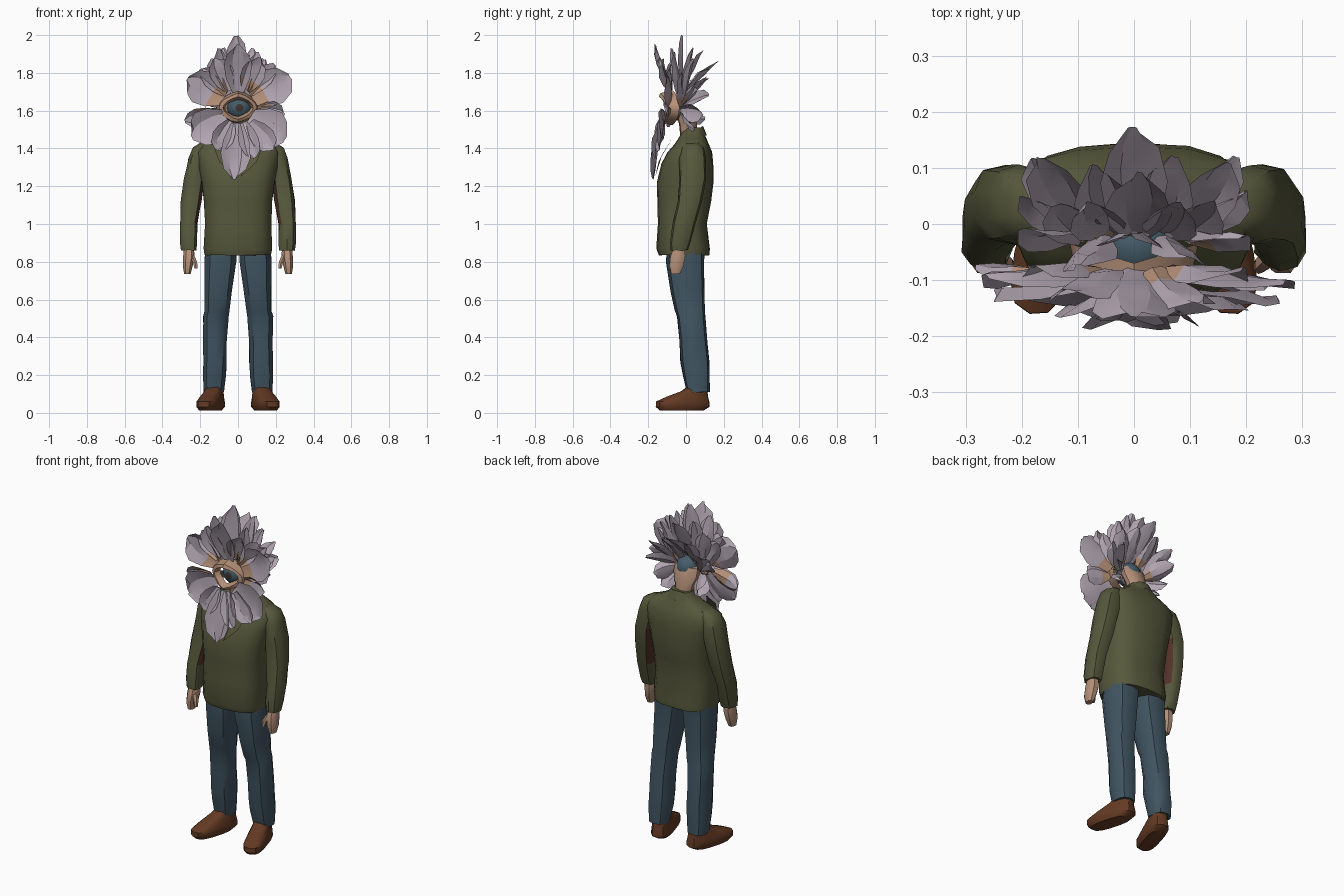
import bpy, bmesh, math, random
from mathutils import Vector, Matrix

random.seed(4)
if "Cube" in bpy.data.objects:
    bpy.data.objects.remove(bpy.data.objects["Cube"])


def material(name, rgb):
    m = bpy.data.materials.new(name)
    m.use_nodes = True
    m.diffuse_color = (*rgb, 1)
    bsdf = m.node_tree.nodes["Principled BSDF"]
    bsdf.inputs["Base Color"].default_value = (*rgb, 1)
    bsdf.inputs["Roughness"].default_value = 0.9
    return m


OLIVE = material("olive cloth", (0.093, 0.098, 0.045))
DENIM = material("blue denim", (0.052, 0.09, 0.12))
SKIN = material("skin", (0.46, 0.28, 0.19))
PETAL = material("pale lilac", (0.44, 0.375, 0.44))
LEATHER = material("brown leather", (0.125, 0.042, 0.017))
LINING = material("red brown lining", (0.09, 0.032, 0.022))
IRIS = material("teal eye", (0.06, 0.11, 0.145))
PUPIL = material("dark pupil", (0.05, 0.035, 0.03))


def finish(name, bm, mats, angle=40):
    bmesh.ops.recalc_face_normals(bm, faces=bm.faces)
    mesh = bpy.data.meshes.new(name)
    bm.to_mesh(mesh)
    bm.free()
    ob = bpy.data.objects.new(name, mesh)
    bpy.context.collection.objects.link(ob)
    for m in mats:
        mesh.materials.append(m)
    bpy.ops.object.select_all(action='DESELECT')
    ob.select_set(True)
    bpy.context.view_layer.objects.active = ob
    bpy.ops.object.shade_smooth_by_angle(angle=math.radians(angle))
    return ob


def loft(rings, sides=12, square=0.8, jitter=0.0):
    """Stack of rounded rings given as (x, y, z, half width, half depth)."""
    bm = bmesh.new()
    rows = []
    for x, y, z, rx, ry in rings:
        row = []
        for i in range(sides):
            a = math.tau * (i + 0.5) / sides
            c, s = math.cos(a), math.sin(a)
            p = Vector((x + rx * math.copysign(abs(c) ** square, c),
                        y + ry * math.copysign(abs(s) ** square, s), z))
            row.append(bm.verts.new(p + Vector([random.uniform(-jitter, jitter) for _ in p])))
        rows.append(row)
    for low, high in zip(rows, rows[1:]):
        for i in range(sides):
            j = (i + 1) % sides
            bm.faces.new((low[i], low[j], high[j], high[i]))
    bm.faces.new(rows[0])
    bm.faces.new(rows[-1])
    return bm


def petal(name, base, tip, width, facing, cup=0.03, blush=0):
    """Cupped, slightly ragged petal; the first rows may be skin coloured."""
    base, tip = Vector(base), Vector(tip)
    along = tip - base
    side = along.cross(Vector(facing)).normalized()
    normal = side.cross(along).normalized()
    bm = bmesh.new()
    rows = []
    for t, w in ((0, .4), (.3, .85), (.6, 1), (.85, .75), (1, .18)):
        row = []
        for u in (-1, -.4, .4, 1):
            rag = random.uniform(-.06, .02) * along.length * (t > .5) * (abs(u) > .5)
            p = base + along * t + side * u * w * width / 2
            p += normal * cup * (u * u * w + t * t * .5 - .5 + random.uniform(-.2, .2))
            row.append(bm.verts.new(p + along.normalized() * rag))
        rows.append(row)
    for r, (low, high) in enumerate(zip(rows, rows[1:])):
        for i in range(3):
            f = bm.faces.new((low[i], low[i + 1], high[i + 1], high[i]))
            f.material_index = int(r < blush)
    return finish(name, bm, [PETAL, SKIN], 25)


# Trousers, shoes, sleeves and hands on both sides
for s, label in ((1, "left"), (-1, "right")):
    leg = loft([(s * .128, .065, .11, .055, .06), (s * .125, .055, .2, .064, .07),
                (s * .122, .047, .27, .064, .076), (s * .122, .04, .38, .064, .074),
                (s * .118, .028, .51, .07, .074), (s * .112, .02, .54, .068, .08),
                (s * .105, .008, .64, .075, .09), (s * .093, -.005, .8, .087, .1),
                (s * .09, 0, .87, .087, .1)], 10, .8, .002)
    finish(label + "_trouser_leg", leg, [DENIM])

    shoe = loft([(0, -.005, .012, .045, .12), (0, 0, .032, .058, .148), (0, 0, .06, .058, .147),
                 (0, .025, .085, .052, .115), (0, .065, .115, .046, .07),
                 (0, .08, .14, .042, .052)], 14, .75)
    turn = Matrix.Translation((s * .145, -.018, 0)) @ Matrix.Rotation(s * .28, 4, 'Z')
    bmesh.ops.transform(shoe, matrix=turn, verts=shoe.verts)
    finish(label + "_shoe", shoe, [LEATHER])

    sleeve = loft([(s * .26, -.035, .86, .042, .046), (s * .262, -.03, .9, .047, .053),
                   (s * .262, -.01, 1.0, .048, .06), (s * .248, .02, 1.12, .056, .066),
                   (s * .23, .035, 1.24, .057, .072), (s * .205, .035, 1.35, .06, .072),
                   (s * .185, .035, 1.405, .058, .06), (s * .15, .035, 1.43, .05, .04)],
                  10, .85, .003)
    for f in sleeve.faces:
        c = f.calc_center_median()
        f.normal_update()
        # Inner face of the sleeve shows the lining
        f.material_index = int(1.0 < c.z < 1.2 and abs(f.normal.x) > .75 and s * c.x < .22)
    finish(label + "_sleeve", sleeve, [OLIVE, LINING])

    hand = loft([(s * .268, -.055, .735, .018, .024), (s * .266, -.05, .78, .028, .04),
                 (s * .26, -.043, .83, .032, .042), (s * .26, -.035, .88, .028, .03)], 8)
    finish(label + "_hand", hand, [SKIN])
    thumb = loft([(s * .222, -.078, .765, .009, .011), (s * .228, -.072, .8, .013, .015),
                  (s * .25, -.05, .845, .015, .018)], 6)
    finish(label + "_thumb", thumb, [SKIN])

    # Jacket lapel laid on the chest
    lapel = bmesh.new()
    lapel.faces.new([lapel.verts.new((s * x, y, z)) for x, y, z in
                     ((.015, -.163, 1.25), (.1, -.145, 1.33), (.125, -.105, 1.4),
                      (.08, -.075, 1.45), (.05, -.125, 1.37))])
    bmesh.ops.triangulate(lapel, faces=lapel.faces)
    finish(label + "_lapel", lapel, [OLIVE])

# Jacket body
jacket = loft([(0, -.01, .835, .178, .135), (0, -.015, .87, .184, .143), (0, -.02, 1.0, .178, .13),
               (0, -.01, 1.12, .182, .143), (0, -.005, 1.22, .195, .15),
               (0, .008, 1.32, .214, .138), (0, .02, 1.38, .222, .118),
               (.003, .03, 1.42, .2, .092), (.003, .035, 1.45, .13, .075),
               (0, .035, 1.485, .08, .058), (0, .04, 1.51, .06, .04)], 18, .75, .002)
finish("jacket_body", jacket, [OLIVE])

# Jacket collar: open strip standing round the neck, dropping in front
collar = bmesh.new()
pairs = []
for i in range(13):
    a = math.radians(-75 + 330 * i / 12)
    back = (math.sin(a) + 1) / 2
    c, d = math.cos(a), math.sin(a)
    pairs.append((collar.verts.new((.075 * c, .03 + .06 * d, 1.44 + .08 * back)),
                  collar.verts.new((.115 * c, .01 + .1 * d, 1.38 + .09 * back))))
for (a, b), (c, d) in zip(pairs, pairs[1:]):
    collar.faces.new((a, b, d, c))
finish("jacket_collar", collar, [OLIVE])

# Neck and lower back of the head
head = loft([(0, .015, 1.45, .05, .045), (0, .01, 1.53, .058, .048), (0, -.008, 1.59, .078, .05),
             (0, -.02, 1.635, .078, .042)], 10, .9, .003)
finish("head", head, [SKIN])

# Single eye in the middle of the flower, coloured by distance from its axis
EYE = Vector((.008, -.035, 1.615))
eye = bmesh.new()
bmesh.ops.create_uvsphere(eye, u_segments=12, v_segments=10, radius=.068)
bmesh.ops.transform(eye, verts=eye.verts,
                    matrix=Matrix.Translation(EYE) @ Matrix.Rotation(math.pi / 2, 4, 'X'))
for f in eye.faces:
    c = f.calc_center_median() - EYE
    f.material_index = int(c.y < 0 and math.hypot(c.x, c.z) < .016)
finish("eyeball", eye, [IRIS, PUPIL])

# Eyelid ring: almond opening flaring forward
lids = bmesh.new()
loops = []
for rx, rz, y in ((.068, .046, -.105), (.08, .06, -.145), (.1, .078, -.135), (.115, .09, -.07)):
    loops.append([lids.verts.new((rx * math.cos(a), y + .035 * abs(math.cos(a)),
                                  1.615 + rz * math.sin(a) * (1 - .25 * abs(math.cos(a)))
                                  + random.uniform(-.003, .003)))
                  for a in [math.tau * i / 16 for i in range(16)]])
for inner, outer in zip(loops, loops[1:]):
    for i in range(16):
        j = (i + 1) % 16
        lids.faces.new((inner[i], inner[j], outer[j], outer[i]))
finish("eyelids", lids, [SKIN])

# Large front petals: angle, inner radius, outer radius, width, tip depth, blush rows
front = [(31, .09, .32, .2, -.1, 1), (150, .09, .31, .19, -.09, 1),
         (194, .11, .29, .1, -.07, 2), (212, .08, .29, .2, -.12, 0),
         (326, .08, .3, .22, -.13, 0), (352, .1, .25, .12, -.1, 1),
         (90, .08, .34, .15, -.16, 0), (66, .1, .29, .13, -.14, 1),
         (115, .1, .29, .13, -.12, 0), (267, .08, .38, .16, -.172, 0),
         (288, .08, .28, .11, -.165, 0), (243, .08, .25, .12, -.15, 0),
         (310, .1, .29, .13, -.14, 0), (50, .1, .3, .1, -.08, 1), (132, .1, .28, .1, -.07, 1)]
for i, (deg, r0, r1, width, y, blush) in enumerate(front):
    a = math.radians(deg)
    c, d = math.cos(a), math.sin(a)
    petal(f"front_petal_{i + 1}", (r0 * c, -.09 + min(d, 0) * .06, 1.615 + r0 * d),
          (r1 * c, y, 1.615 + r1 * d), width, (0, -1, 0), .03, blush)

# Back petals: tips on the middle line, then tips mirrored to both sides
tips = [(0, .175, 1.86), (.01, .09, 1.92), (-.01, -.02, 1.995)]
for x, y, z in ((.07, .12, 1.82), (.08, .04, 1.93), (.14, .04, 1.87), (.17, .11, 1.78),
                (.2, .06, 1.71), (.18, .12, 1.68), (.15, .09, 1.58), (.13, .05, 1.5),
                (.2, -.02, 1.8), (.1, -.06, 1.91)):
    tips += [(x, y, z), (-x, y + random.uniform(-.015, .015), z + random.uniform(-.02, .02))]
for i, tip in enumerate(tips):
    tip = Vector(tip)
    side = max(-1, min(1, tip.x / .13))
    base = Vector((.08 * side, -.03, 1.70 - .07 * abs(side) + .25 * min(0, tip.z - 1.7)))
    centre = Vector((0, -.12, 1.62))
    petal(f"back_petal_{i + 1}", base, tip, .12 if abs(tip.x) < .05 else .1,
          centre - tip + Vector((0, -.15, 0)), .025, int(i % 5 == 4))
